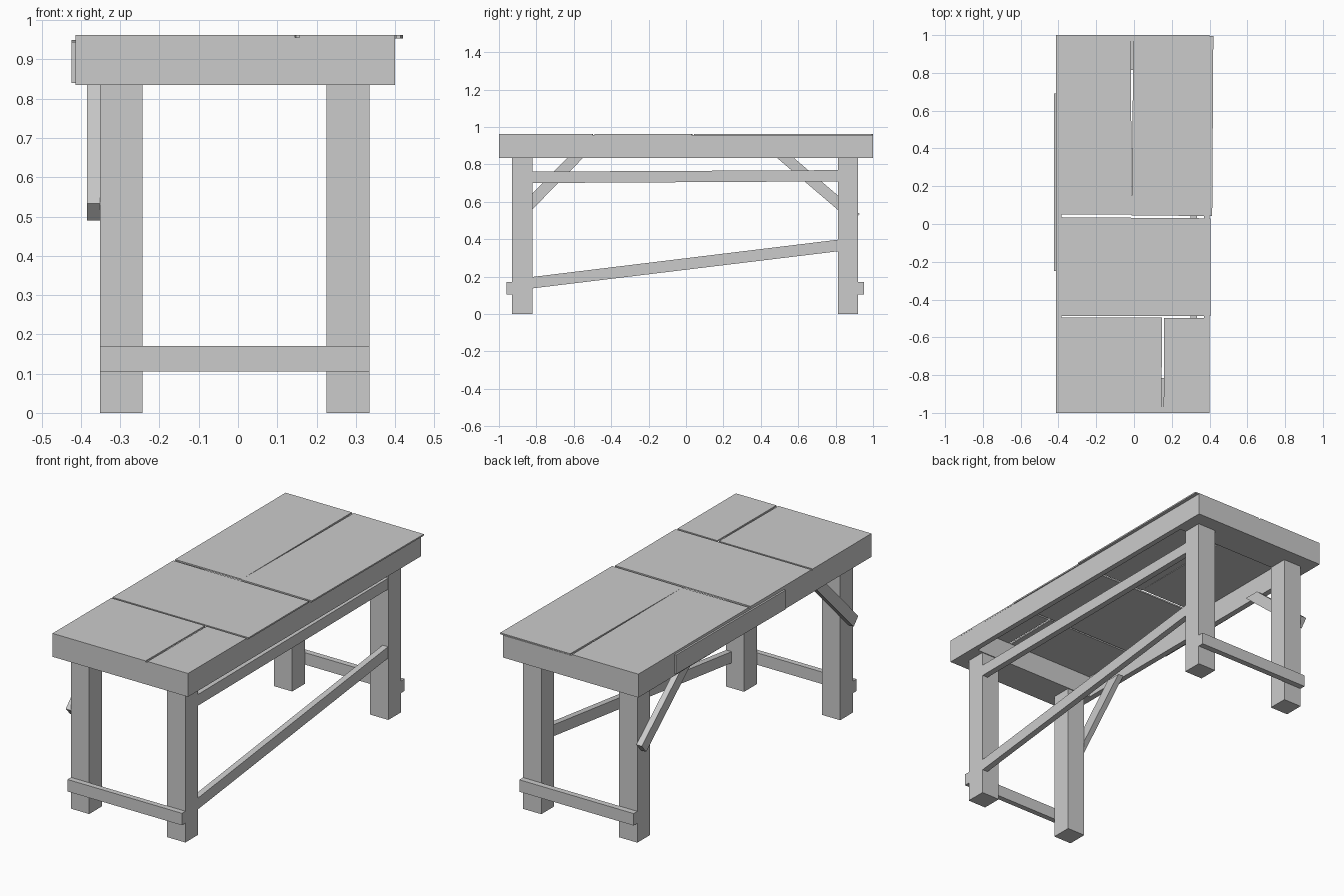
import bpy, bmesh

if "Cube" in bpy.data.objects:
    bpy.data.objects.remove(bpy.data.objects["Cube"])


def prism(name, pts, lo, hi, axis):
    """Extrude a flat outline along x ('X', points are y,z) or z ('Z', points are x,y)."""
    bm = bmesh.new()

    def co(p, d):
        return (d, p[0], p[1]) if axis == 'X' else (p[0], p[1], d)
    face = bm.faces.new([bm.verts.new(co(p, lo)) for p in pts])
    ext = bmesh.ops.extrude_face_region(bm, geom=[face])
    shift = (hi - lo, 0, 0) if axis == 'X' else (0, 0, hi - lo)
    bmesh.ops.translate(bm, vec=shift,
                        verts=[g for g in ext['geom'] if isinstance(g, bmesh.types.BMVert)])
    bmesh.ops.recalc_face_normals(bm, faces=bm.faces)
    me = bpy.data.meshes.new(name)
    bm.to_mesh(me)
    bm.free()
    ob = bpy.data.objects.new(name, me)
    bpy.context.collection.objects.link(ob)
    return ob


def box(name, x, y, z):
    return prism(name, [(x[0], y[0]), (x[1], y[0]), (x[1], y[1]), (x[0], y[1])],
                 z[0], z[1], 'Z')


LEG_X = [(-0.352, -0.243), (0.225, 0.335)]
ENDS = {"front": (-0.93, -0.82), "back": (0.812, 0.92)}
APRON_Z = (0.835, 0.956)

# legs, with a header block on each pair
for end, y in ENDS.items():
    for side, x in zip(("left", "right"), LEG_X):
        box(f"{end}_{side}_leg", x, y, (0, 0.836))
box("front_header", (-0.383, 0.37), (-0.97, -0.815), (0.835, 0.954))
box("back_header", (-0.383, 0.37), (0.815, 0.97), (0.835, 0.954))

# foot stretchers on the outside of the legs
box("front_stretcher", (-0.352, 0.335), (-0.96, -0.93), (0.105, 0.17))
box("back_stretcher", (-0.352, 0.335), (0.92, 0.952), (0.105, 0.17))

# apron boards
box("front_apron", (-0.383, 0.40), (-1.0, -0.97), APRON_Z)
box("back_apron", (-0.383, 0.37), (0.97, 1.0), APRON_Z)
box("left_apron", (-0.414, -0.383), (-1.0, 1.0), APRON_Z)
box("right_apron", (0.37, 0.40), (-0.97, 1.0), APRON_Z)

# patch board nailed to the left apron
prism("left_patch_board", [(-0.25, 0.84), (0.69, 0.846), (0.69, 0.95), (-0.25, 0.944)],
      -0.424, -0.414, 'X')

# long rails on the right side: near-level upper one, sloping lower one
prism("upper_rail", [(-0.82, 0.70), (0.812, 0.709), (0.812, 0.769), (-0.82, 0.761)],
      0.30, 0.333, 'X')
prism("sloping_rail", [(-0.82, 0.137), (0.812, 0.335), (0.812, 0.397), (-0.82, 0.198)],
      0.30, 0.333, 'X')

# diagonal braces on the left side
prism("front_brace", [(-0.89, 0.49), (-0.545, 0.84), (-0.63, 0.84), (-0.93, 0.533)],
      -0.384, -0.352, 'X')
prism("back_brace", [(0.89, 0.49), (0.48, 0.84), (0.57, 0.84), (0.928, 0.535)],
      -0.384, -0.352, 'X')

# thin, slightly crooked top planks with gaps between them
planks = {
    "back_left_top": [(-0.414, 0.051), (-0.013, 0.051), (-0.016, 1.0), (-0.414, 1.0)],
    "back_right_top": [(-0.013, 0.046), (0.414, 0.042), (0.42, 0.995), (-0.003, 0.998)],
    "middle_top": [(-0.414, -0.486), (0.405, -0.488), (0.405, 0.030), (-0.414, 0.036)],
    "front_left_top": [(-0.414, -1.0), (0.145, -1.0), (0.149, -0.496), (-0.414, -0.496)],
    "front_right_top": [(0.157, -1.0), (0.40, -1.0), (0.401, -0.499), (0.160, -0.497)],
}
for name, pts in planks.items():
    prism(name, pts, 0.954, 0.962, 'Z')
